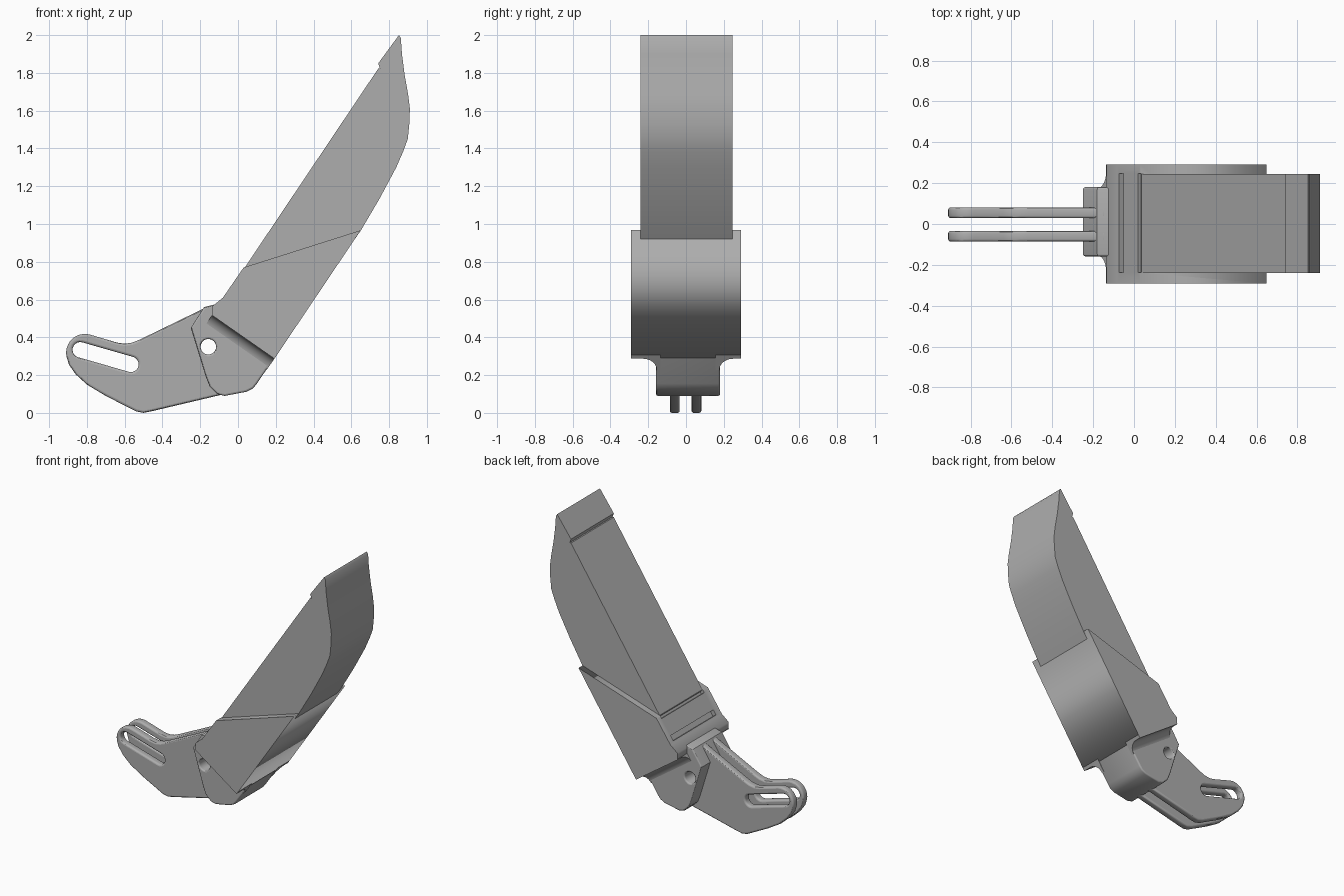
import bpy, math
from mathutils import Vector

if "Cube" in bpy.data.objects:
    bpy.data.objects.remove(bpy.data.objects["Cube"])

grey = bpy.data.materials.new("plain grey")
grey.diffuse_color = (0.42, 0.42, 0.42, 1)
grey.use_nodes = True
grey.node_tree.nodes["Principled BSDF"].inputs["Base Color"].default_value = grey.diffuse_color


def plate(name, loops, y0, y1, bevel=0.0, smooth=True):
    """Extrude side outlines (x, z), with inner loops as holes, from y0 to y1."""
    cu = bpy.data.curves.new(name, 'CURVE')
    cu.dimensions, cu.fill_mode = '2D', 'BOTH'
    cu.extrude = (y1 - y0) / 2 - bevel
    cu.bevel_depth, cu.bevel_resolution, cu.offset = bevel, 2, -bevel
    for pts in loops:
        sp = cu.splines.new('POLY')
        sp.points.add(len(pts) - 1)
        for p, (x, z) in zip(sp.points, pts):
            p.co = (x, z, 0, 1)
        sp.use_cyclic_u = True
    ob = bpy.data.objects.new(name, cu)
    bpy.context.collection.objects.link(ob)
    ob.location.y = (y0 + y1) / 2
    ob.rotation_euler.x = math.pi / 2
    bpy.ops.object.select_all(action='DESELECT')
    ob.select_set(True)
    bpy.context.view_layer.objects.active = ob
    bpy.ops.object.convert(target='MESH')
    ob = bpy.context.object
    ob.data.materials.clear()
    ob.data.materials.append(grey)
    if smooth:
        bpy.ops.object.shade_smooth_by_angle(angle=math.radians(30))
    return ob


def arc(cx, cz, r, a0, a1, n):
    return [(cx + r * math.cos(math.radians(a0 + (a1 - a0) * i / n)),
             cz + r * math.sin(math.radians(a0 + (a1 - a0) * i / n))) for i in range(n + 1)]


pin_hole = arc(-0.157, 0.35, 0.041, 0, 345, 23)

# twin lever plates with a long slot and rounded edges
slot = arc(-0.835, 0.334, 0.041, 75, 255, 10) + arc(-0.567, 0.257, 0.041, -105, 75, 10)
lever = (arc(-0.81, 0.318, 0.1, 190, 75, 12)
         + [(-0.64, 0.372), (-0.60, 0.366), (-0.56, 0.372), (-0.52, 0.388), (-0.15, 0.568),
            (-0.06, 0.50), (0.0, 0.2), (-0.07, 0.1), (-0.46, 0.008), (-0.50, 0.0),
            (-0.54, 0.008), (-0.70, 0.09), (-0.80, 0.15), (-0.86, 0.205), (-0.895, 0.255)])
for side, yc in (("front", -0.06), ("back", 0.055)):
    plate(side + "_lever_plate", [lever, slot, pin_hole], yc - 0.026, yc + 0.026, 0.012)

# hub block that clamps the levers
hub = [(-0.25, 0.45), (-0.18, 0.56), (-0.10, 0.58), (0.0, 0.5), (0.195, 0.295),
       (0.10, 0.155), (0.08, 0.13), (0.045, 0.112), (-0.07, 0.09), (-0.11, 0.10),
       (-0.15, 0.14), (-0.17, 0.19)]
plate("hub", [hub, pin_hole], -0.158, 0.18, 0.01)

# wide sleeve round the root of the blade
sleeve = plate("sleeve", [[(-0.135, 0.52), (-0.135, 0.565), (-0.08, 0.61), (0.03, 0.77),
                           (0.65, 0.967), (0.195, 0.29)]], -0.292, 0.292, smooth=False)

# concave flare from the hub sides out to the sleeve end
a, b = Vector((-0.135, 0, 0.52)), Vector((0.195, 0, 0.29))
out = Vector((b.z - a.z, 0, -(b.x - a.x))).normalized()
for s, y_in in ((-1, 0.155), (1, 0.177)):
    sect = [(0.292, -0.02), (0.292, 0.004)]
    w = 0.072
    sect += [(y_in + w - w * math.sin(t), 0.004 + w - w * math.cos(t))
             for t in [i * math.pi / 16 for i in range(9)]]
    sect += [(y_in - 0.02, 0.076), (y_in - 0.02, -0.02)]
    n = len(sect)
    verts = [p + out * d + Vector((0, s * y, 0)) for p in (a, b) for y, d in sect]
    faces = [list(range(n)), list(range(2 * n - 1, n - 1, -1))]
    faces += [[i, i + n, (i + 1) % n + n, (i + 1) % n] for i in range(n)]
    if s > 0:
        faces = [f[::-1] for f in faces]
    me = bpy.data.meshes.new("flare")
    me.from_pydata(verts, [], faces)
    me.materials.append(grey)
    ob = bpy.data.objects.new("back_flare" if s > 0 else "front_flare", me)
    bpy.context.collection.objects.link(ob)
    bpy.ops.object.select_all(action='DESELECT')
    ob.select_set(True)
    bpy.context.view_layer.objects.active = ob
    bpy.ops.object.mode_set(mode='EDIT')
    bpy.ops.mesh.select_all(action='SELECT')
    bpy.ops.mesh.normals_make_consistent(inside=False)
    bpy.ops.object.mode_set(mode='OBJECT')
    bpy.ops.object.shade_smooth_by_angle(angle=math.radians(30))

# narrow cross slot and step groove cut in the sleeve top
for x, z, w in ((-0.062, 0.636, 0.022), (0.026, 0.764, 0.012)):
    bpy.ops.mesh.primitive_cube_add(size=1, location=(x, 0.005, z), rotation=(0, -0.968, 0))
    cutter = bpy.context.object
    cutter.name = "slot_cutter"
    cutter.scale = (w * 1.7, 0.485, 0.06)
    cutter.hide_render = True
    cutter.hide_set(True)
    mod = sleeve.modifiers.new("slot", 'BOOLEAN')
    mod.operation, mod.object, mod.solver = 'DIFFERENCE', cutter, 'EXACT'
bpy.context.view_layer.update()
bpy.context.view_layer.objects.active = sleeve
for m in list(sleeve.modifiers):
    bpy.ops.object.modifier_apply(modifier=m.name)
for ob in [o for o in bpy.data.objects if o.name.startswith("slot_cutter")]:
    bpy.data.objects.remove(ob)

# long blade with a notched, upswept tip
blade = [(0.036, 0.77), (0.742, 1.822), (0.752, 1.822), (0.742, 1.85), (0.852, 2.0),
         (0.862, 1.985), (0.868, 1.90), (0.882, 1.79), (0.90, 1.69), (0.91, 1.61),
         (0.907, 1.53), (0.899, 1.45), (0.875, 1.385), (0.838, 1.30), (0.75, 1.135),
         (0.65, 0.965), (0.45, 0.68), (0.2, 0.6)]
plate("blade", [blade], -0.24, 0.246)
